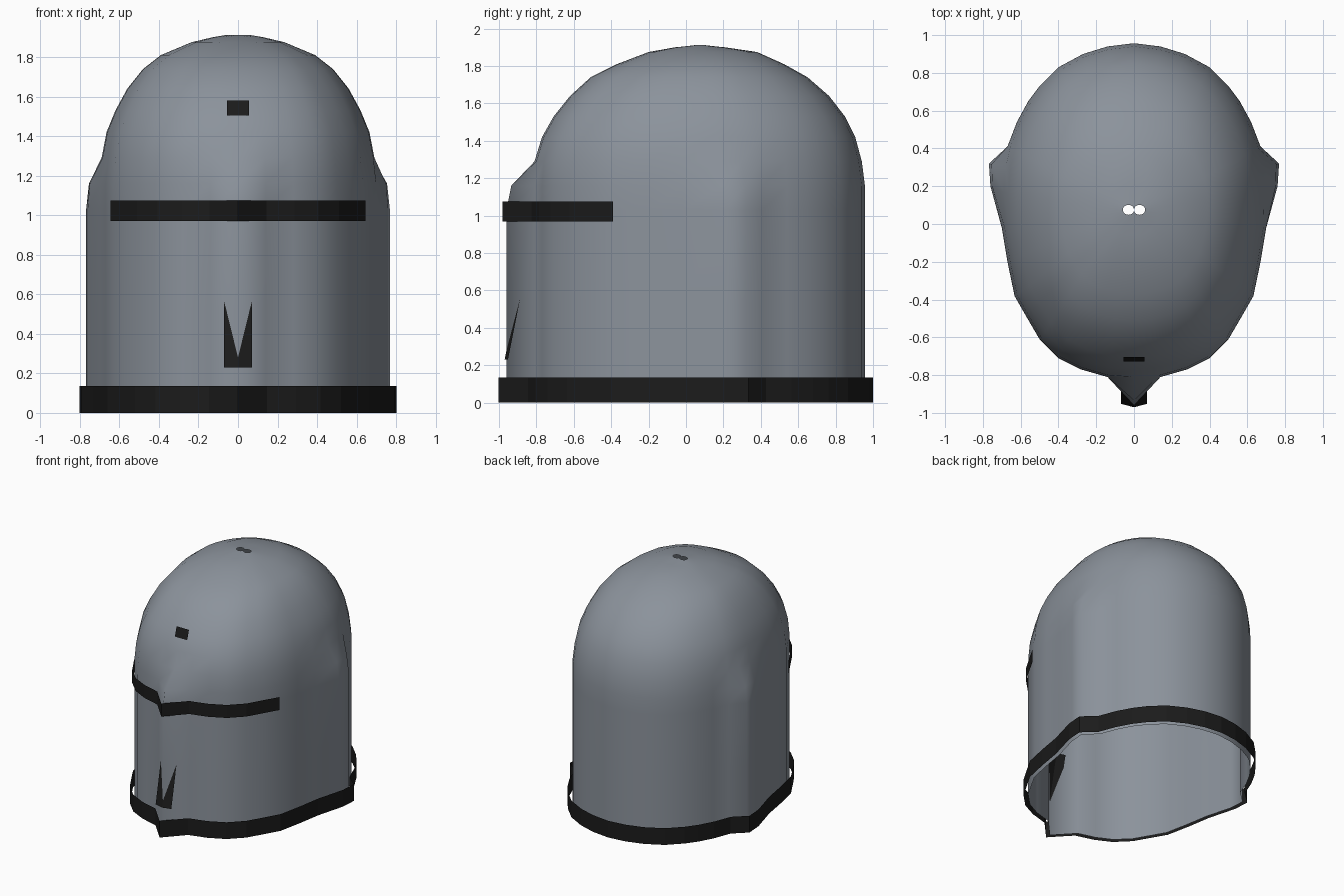
import bpy
import bmesh
from math import atan2, cos, sin
from mathutils import Vector

old = bpy.data.objects.get("Cube")
if old:
    bpy.data.objects.remove(old, do_unlink=True)


def make_material(name, colour):
    mat = bpy.data.materials.new(name)
    mat.use_nodes = True
    mat.diffuse_color = (*colour, 1)
    mat.node_tree.nodes["Principled BSDF"].inputs["Base Color"].default_value = (*colour, 1)
    return mat


steel = make_material("blue grey steel", (0.26, 0.29, 0.33))
black = make_material("black trim", (0.011, 0.011, 0.011))


def loft(name, rows, mat, closed=True, smooth=False):
    """Skin a sheet through rows of points listed from bottom to top."""
    bm = bmesh.new()
    grid = [[bm.verts.new(p) for p in row] for row in rows]
    n = len(grid[0])
    for low, high in zip(grid, grid[1:]):
        for i in range(n if closed else n - 1):
            j = (i + 1) % n
            face = bm.faces.new((low[i], low[j], high[j], high[i]))
            face.smooth = smooth
    mesh = bpy.data.meshes.new(name)
    bm.to_mesh(mesh)
    bm.free()
    mesh.materials.append(mat)
    obj = bpy.data.objects.new(name, mesh)
    bpy.context.collection.objects.link(obj)
    return obj


def mirrored(half):
    return half + [(-x, y) for x, y in reversed(half[1:-1])]


# Half plan of the wall from the front ridge round the left side to the back
wall_half = [(0, -.96), (.14, -.81), (.28, -.77), (.40, -.71), (.50, -.61),
             (.57, -.49), (.632, -.382), (.67, -.2), (.70, -.02), (.76, .2),
             (.768, .32), (.67, .41), (.62, .54), (.56, .65), (.50, .73),
             (.40, .83), (.27, .90), (.14, .94), (0, .957)]

# The same plan without the front ridge and the side bulges, for the dome
dome_half = list(wall_half)
for index, point in {0: (0, -.82), 9: (.705, .17), 10: (.695, .30)}.items():
    dome_half[index] = point
wall, dome = mirrored(wall_half), mirrored(dome_half)
CENTRE_Y = 0.07


def dome_ring(z, half_width, front, back):
    ring = []
    for x, y in dome:
        d = y - CENTRE_Y
        reach = (CENTRE_Y - front) / .89 if d < 0 else (back - CENTRE_Y) / .887
        ring.append(Vector((x * half_width / .705, CENTRE_Y + d * reach, z)))
    return ring


# Shell: straight wall, shoulder where ridge and bulges fade, then dome
rows = [[Vector((x, y, z)) for x, y in wall] for z in (0, .52, 1.03)]
shoulder = dome_ring(1.16, .70, -.817, .955)
rows.append([s.lerp(Vector((x, y, 1.16)), .82) for s, (x, y) in zip(shoulder, wall)])
for profile in [(1.29, .69, -.81, .94), (1.42, .665, -.77, .905),
                (1.53, .62, -.708, .85), (1.64, .56, -.62, .765),
                (1.74, .48, -.51, .65), (1.81, .39, -.37, .525),
                (1.875, .235, -.2, .38), (1.9, .13, -.06, .21)]:
    rows.append(dome_ring(*profile))

# Two-lobed opening at the crown
crown = []
for x, y in dome:
    a = atan2(y - CENTRE_Y, x)
    r = .004 + .056 * abs(cos(a))
    crown.append(Vector((r * cos(a), .075 + .85 * r * sin(a), 1.912)))
rows.append(crown)
loft("helmet_shell", rows, steel, smooth=True)


def strip(name, outline, scale, heights, closed):
    loft(name, [[(x * scale, y * scale, z) for x, y in outline] for z in heights],
         black, closed)


# Band round the bottom rim and strip across the eyes
strip("rim_band", wall, 1.044, (0, .135), True)
front = wall_half[:7]
strip("eye_strip", [(-x, y) for x, y in reversed(front[1:])] + front, 1.021,
      (.97, 1.075), False)

# Leaning plate at the chin, split by the ridge
loft("chin_plate", [[(-.07, y + .018, z), (0, y, z), (.07, y + .018, z)]
                    for y, z in ((-.97, .23), (-.91, .53), (-.882, .66))],
     black, closed=False)

# Small brow plate
loft("brow_plate", [[(x, y, z) for x in (-.055, .055)]
                    for y, z in ((-.728, 1.505), (-.705, 1.58))],
     black, closed=False)
